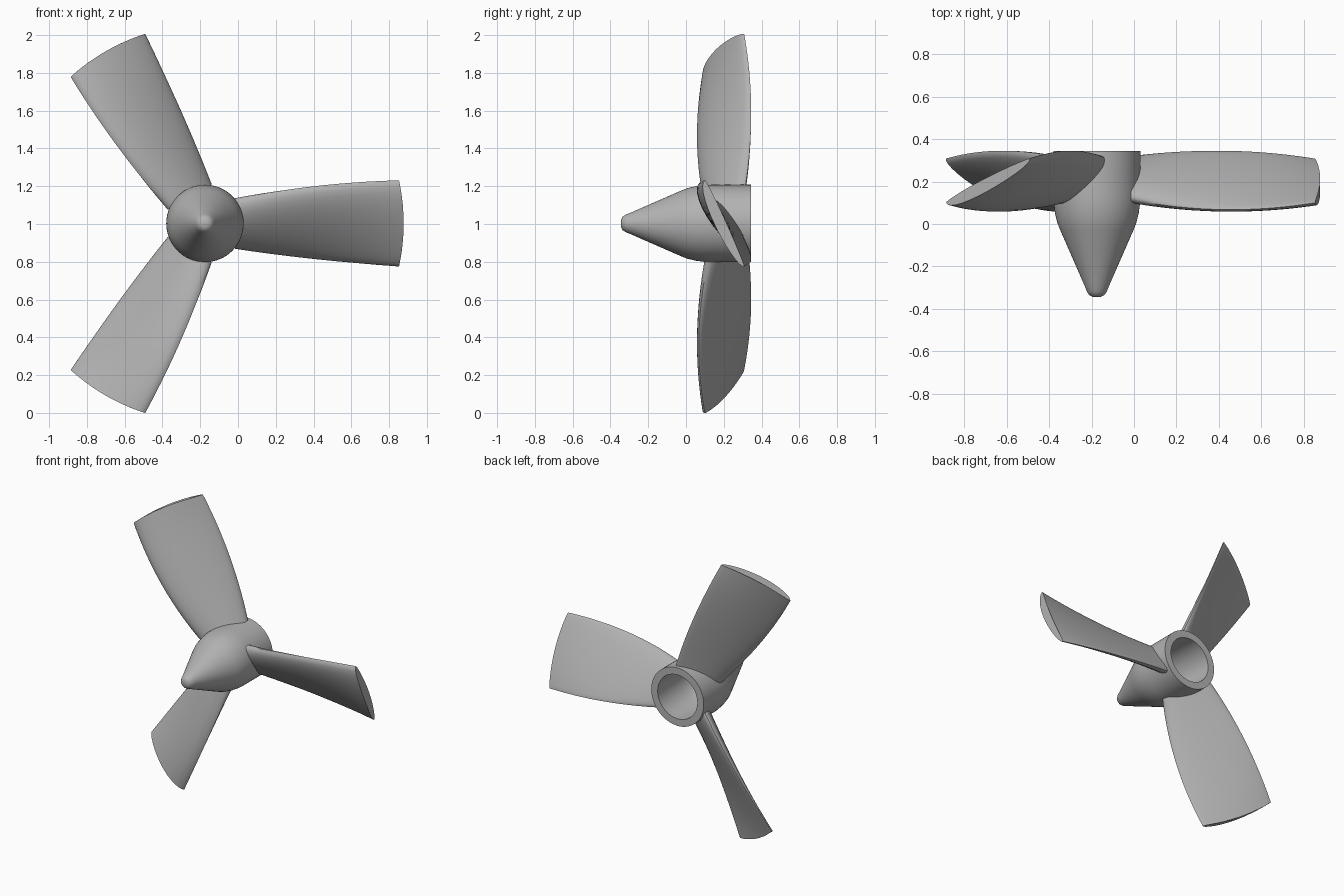
import bpy, bmesh, math
from mathutils import Matrix, Vector

cube = bpy.data.objects.get("Cube")
if cube:
    bpy.data.objects.remove(cube)

grey = bpy.data.materials.new("plain_grey")
grey.use_nodes = True
colour = (0.45, 0.45, 0.45, 1)
grey.diffuse_color = colour
grey.node_tree.nodes["Principled BSDF"].inputs["Base Color"].default_value = colour

CENTRE = Vector((-0.175, 0, 1.003))


def finish(bm, name, angle):
    bmesh.ops.recalc_face_normals(bm, faces=bm.faces)
    mesh = bpy.data.meshes.new(name)
    bm.to_mesh(mesh)
    bm.free()
    mesh.materials.append(grey)
    obj = bpy.data.objects.new(name, mesh)
    bpy.context.collection.objects.link(obj)
    obj.location = CENTRE
    bpy.ops.object.select_all(action="DESELECT")
    obj.select_set(True)
    bpy.context.view_layer.objects.active = obj
    bpy.ops.object.shade_smooth_by_angle(angle=math.radians(angle))
    return obj


def interpolate(keys, t):
    """Smooth quadratic through root, middle and tip values."""
    a, b, c = keys
    return a * (1 - t) * (1 - 2 * t) + 4 * b * t * (1 - t) + c * t * (2 * t - 1)


# Hollow spinner: (radius, y) profile turned around the y axis
profile = [(0, -.345), (.02, -.343), (.036, -.335), (.047, -.318), (.056, -.295),
           (.172, -.03), (.186, .005), (.197, .05), (.204, .1), (.205, .14), (.205, .345),
           (.155, .345), (.155, .1), (.14, .02), (.04, -.22), (0, -.235)]
bm = bmesh.new()
verts = [bm.verts.new((r, y, 0)) for r, y in profile]
edges = [bm.edges.new(pair) for pair in zip(verts, verts[1:])]
bmesh.ops.spin(bm, geom=verts + edges, cent=(0, 0, 0), axis=(0, 1, 0),
               angle=math.tau, steps=64)
bmesh.ops.remove_doubles(bm, verts=bm.verts, dist=0.0005)
finish(bm, "spinner", 35)


# Twisted blade: lens sections lofted from the hub to a rounded tip
ROOT, TIP, STEPS, HALF = 0.16, 1.052, 20, 14


def blade_section(t):
    radius = ROOT + (TIP - ROOT) * t
    lead = Vector((interpolate((.115, .068, .10), t), interpolate((.13, .198, .228), t)))
    trail = Vector((interpolate((.315, .345, .308), t), interpolate((-.13, -.188, -.228), t)))
    chord = trail - lead
    front = Vector((chord.y, -chord.x)).normalized()
    bulge = interpolate((.065, .058, .05), t)
    hollow = interpolate((.045, .018, .01), t)
    points = []
    for i in range(2 * HALF):
        a = math.pi * i / HALF
        s = (1 - math.cos(a)) / 2
        height = math.sin(a) * (bulge if i <= HALF else hollow)
        height *= 1.15 - 0.3 * s
        p = lead + chord * s + front * height
        x = radius - t * p.y ** 2 / (2 * radius)
        points.append((x, p.x, p.y))
    return points


for name, turn in (("left_blade", 0), ("upper_blade", 120), ("lower_blade", 240)):
    bm = bmesh.new()
    rings = [[bm.verts.new(p) for p in blade_section(k / STEPS)] for k in range(STEPS + 1)]
    for r0, r1 in zip(rings, rings[1:]):
        for i in range(2 * HALF):
            j = (i + 1) % (2 * HALF)
            bm.faces.new((r0[i], r0[j], r1[j], r1[i]))
    bm.faces.new(rings[0])
    bm.faces.new(rings[-1])
    bmesh.ops.rotate(bm, verts=bm.verts, cent=(0, 0, 0),
                     matrix=Matrix.Rotation(-math.radians(turn), 3, "Y"))
    finish(bm, name, 40)
